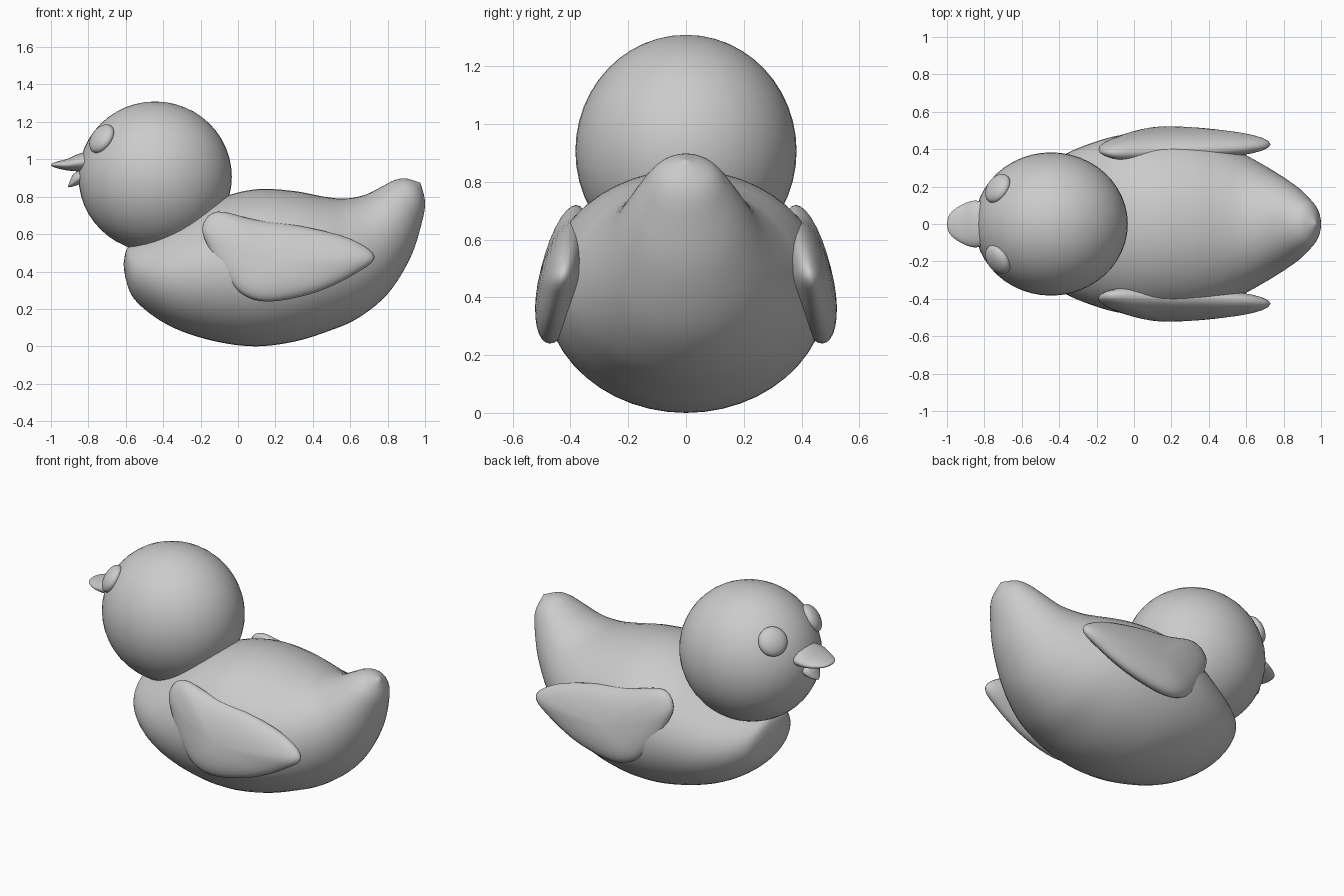
import bpy, bmesh, math
from mathutils import Vector

if "Cube" in bpy.data.objects:
    bpy.data.objects.remove(bpy.data.objects["Cube"], do_unlink=True)

GREY = (0.6, 0.6, 0.6, 1)
grey = bpy.data.materials.new("plain grey")
grey.use_nodes = True
grey.diffuse_color = GREY
grey.node_tree.nodes["Principled BSDF"].inputs["Base Color"].default_value = GREY


def spline(points, steps, closed=False):
    """Smooth curve through points of any dimension."""
    n = len(points)
    pick = (lambda i: points[i % n]) if closed else (lambda i: points[max(0, min(n - 1, i))])
    out = []
    for i in range(n if closed else n - 1):
        for k in range(steps):
            t = k / steps
            out.append([0.5 * (2 * b + (c - a) * t + (2 * a - 5 * b + 4 * c - d) * t * t
                               + (3 * b - a - 3 * c + d) * t ** 3)
                        for a, b, c, d in zip(pick(i - 1), pick(i), pick(i + 1), pick(i + 2))])
    return out if closed else out + [list(points[-1])]


def skin(name, rings):
    """Join closed rings of points into one smooth part."""
    bm = bmesh.new()
    rows = [[bm.verts.new(p) for p in ring] for ring in rings]
    n = len(rows[0])
    for a, b in zip(rows, rows[1:]):
        for i in range(n):
            j = (i + 1) % n
            bm.faces.new((a[i], a[j], b[j], b[i]))
    bmesh.ops.remove_doubles(bm, verts=bm.verts, dist=0.0005)
    bmesh.ops.recalc_face_normals(bm, faces=bm.faces)
    for f in bm.faces:
        f.smooth = True
    mesh = bpy.data.meshes.new(name)
    bm.to_mesh(mesh)
    bm.free()
    mesh.materials.append(grey)
    obj = bpy.data.objects.new(name, mesh)
    bpy.context.collection.objects.link(obj)
    return obj


def loft(name, sections, sides=48):
    """Sections: top x, top z, bottom x, bottom z, half width."""
    rings = []
    for tx, tz, bx, bz, w in spline(sections, 5):
        top, low = Vector((tx, 0, tz)), Vector((bx, 0, bz))
        mid, half = (top + low) / 2, (top - low) / 2
        side = Vector((0, max(w, 0), 0))
        angles = [math.tau * i / sides for i in range(sides)]
        rings.append([mid + half * math.cos(a) + side * math.sin(a) for a in angles])
    return skin(name, rings)


def ellipsoid(name, centre, size, normal=(0, 0, 1)):
    bpy.ops.mesh.primitive_uv_sphere_add(segments=48, ring_count=24, location=centre)
    obj = bpy.context.object
    obj.name = name
    obj.scale = size
    obj.rotation_euler = Vector(normal).to_track_quat('Z', 'Y').to_euler()
    obj.data.materials.append(grey)
    bpy.ops.object.shade_smooth()
    return obj


# Body with upturned tail
loft("body", [
    (-.612, .44, -.612, .44, 0),
    (-.595, .52, -.6, .36, .13),
    (-.55, .55, -.56, .26, .23),
    (-.45, .6, -.45, .16, .325),
    (-.3, .68, -.3, .08, .405),
    (-.1, .79, -.1, .022, .47),
    (.1, .84, .1, 0, .49),
    (.3, .83, .3, .025, .475),
    (.46, .8, .48, .08, .43),
    (.57, .79, .64, .15, .365),
    (.68, .81, .8, .28, .285),
    (.78, .86, .92, .47, .21),
    (.84, .89, .98, .65, .15),
    (.9, .897, 1, .77, .095),
    (.975, .875, .975, .875, 0)])

# Head
head = Vector((-.443, 0, .907))
ellipsoid("head", head, (.41, .383, .402))

# Bill
loft("upper_bill", [
    (-.76, 1.05, -.76, .93, .11),
    (-.85, 1.03, -.85, .935, .125),
    (-.91, 1.003, -.91, .94, .108),
    (-.96, .99, -.96, .95, .078),
    (-.99, .98, -.99, .96, .045),
    (-1, .97, -1, .97, 0)], 32)
loft("lower_bill", [
    (-.78, .96, -.78, .9, .07),
    (-.87, .93, -.84, .87, .065),
    (-.9, .88, -.88, .855, .04),
    (-.91, .85, -.91, .85, 0)], 32)

# Wing outline in x and z, puffed into a leaning cushion
outline = spline([(-.19, .64), (-.11, .72), (.1, .675), (.35, .64), (.6, .575), (.73, .48),
                  (.63, .39), (.42, .29), (.18, .24), (.03, .275), (-.08, .39), (-.155, .52)],
                 5, closed=True)
heart = Vector((.2, .45))


def wing(name, sign):
    rings = []
    for k in range(-8, 9):
        a = math.pi / 2 * k / 8
        ring = []
        for p in outline:
            x, z = heart + (Vector(p) - heart) * math.cos(a)
            ring.append((x, sign * (.38 + (.72 - z) * .19 + .082 * math.sin(a)), z))
        rings.append(ring)
    return skin(name, rings)


# Wings and eyes on both sides
for label, sign in (("left", 1), ("right", -1)):
    wing(label + "_wing", -sign)
    spot = Vector((-.728, -sign * .19, 1.11))
    ellipsoid(label + "_eye", spot, (.085, .085, .045), spot - head)
